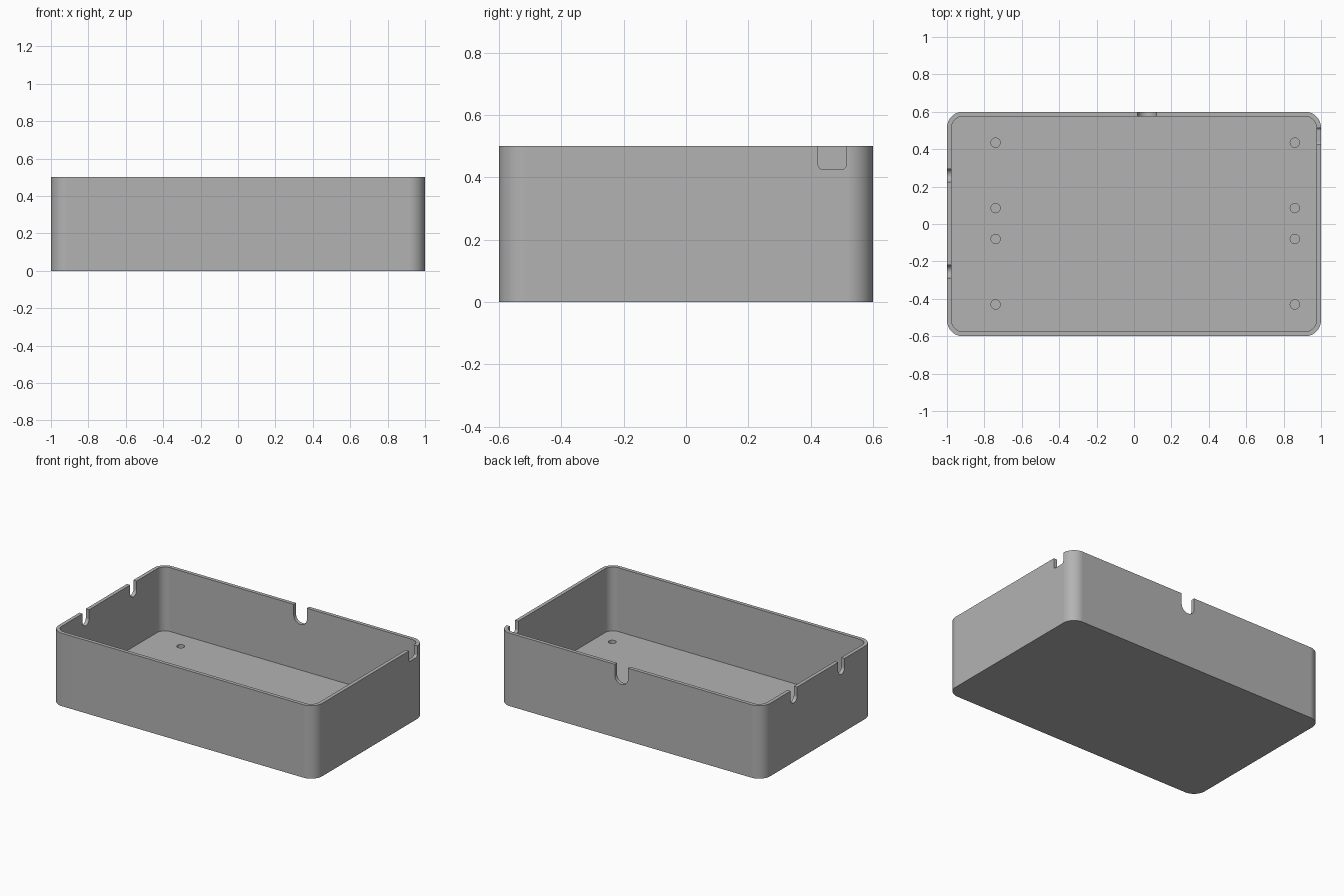
import bpy, bmesh, math
from mathutils import Matrix, Vector

default = bpy.data.objects.get("Cube")
if default:
    bpy.data.objects.remove(default, do_unlink=True)

HX, HY, HEIGHT = 1.0, 0.6, 0.5      # half sizes and height of the tray
WALL, FLOOR = 0.025, 0.0625
CORNER = 0.085

grey = bpy.data.materials.new("plain_grey")
grey.use_nodes = True
colour = (0.45, 0.45, 0.45, 1)
grey.diffuse_color = colour
grey.node_tree.nodes["Principled BSDF"].inputs["Base Color"].default_value = colour


def rounded_outline(hw, hh, radii, steps=12):
    """Outline with one radius per corner: ++, -+, --, +-."""
    points = []
    for i, (sx, sy) in enumerate(((1, 1), (-1, 1), (-1, -1), (1, -1))):
        r = radii[i]
        n = steps if r > 0 else 0
        for k in range(n + 1):
            a = math.pi / 2 * (i + (k / n if n else 0))
            p = (sx * (hw - r) + r * math.cos(a) * (r > 0),
                 sy * (hh - r) + r * math.sin(a) * (r > 0))
            if not points or math.dist(p, points[-1]) > 1e-5:
                points.append(p)
    return points


def prism(name, outline, depth, matrix):
    """Extrude an outline along its local z and place it."""
    bm = bmesh.new()
    base = bm.faces.new([bm.verts.new((x, y, 0)) for x, y in outline])
    top = bmesh.ops.extrude_face_region(bm, geom=[base])["geom"]
    moved = [v for v in top if isinstance(v, bmesh.types.BMVert)]
    bmesh.ops.translate(bm, verts=moved, vec=(0, 0, depth))
    bmesh.ops.transform(bm, matrix=matrix, verts=bm.verts)
    bmesh.ops.recalc_face_normals(bm, faces=bm.faces)
    mesh = bpy.data.meshes.new(name)
    bm.to_mesh(mesh)
    bm.free()
    mesh.materials.append(grey)
    obj = bpy.data.objects.new(name, mesh)
    bpy.context.collection.objects.link(obj)
    return obj


def cut(target, cutter):
    """Subtract the cutter and discard it."""
    mod = target.modifiers.new("cut", 'BOOLEAN')
    mod.operation = 'DIFFERENCE'
    mod.solver = 'EXACT'
    mod.object = cutter
    bpy.context.view_layer.objects.active = target
    bpy.ops.object.modifier_apply(modifier=mod.name)
    bpy.data.objects.remove(cutter, do_unlink=True)


def notch(target, name, centre, width, depth, radius, along_x):
    """Slot cut down from the rim, with rounded lower corners."""
    above = 0.05
    half = (depth + above) / 2
    outline = rounded_outline(width / 2, half, (0, 0, radius, radius))
    across = Vector((1, 0, 0)) if along_x else Vector((0, 1, 0))
    up = Vector((0, 0, 1))
    frame = Matrix((across, up, across.cross(up))).transposed().to_4x4()
    place = Vector((*centre, HEIGHT + above - half))
    shift = Matrix.Translation((0, 0, -0.05))
    cut(target, prism(name, outline, 0.1, Matrix.Translation(place) @ frame @ shift))


# Open tray
tray = prism("tray", rounded_outline(HX, HY, [CORNER] * 4), HEIGHT, Matrix())
inner = rounded_outline(HX - WALL, HY - WALL, [CORNER - WALL] * 4)
cut(tray, prism("cavity", inner, HEIGHT, Matrix.Translation((0, 0, FLOOR))))

# Cable notches in the rim
notch(tray, "back_notch", (0.07, HY), 0.1, 0.125, 0.05, True)
notch(tray, "left_notch", (HX, 0.469), 0.09, 0.075, 0.015, False)
for y in (0.26, -0.255):
    notch(tray, "right_notch", (-HX, y), 0.07, 0.095, 0.035, False)

# Blind screw holes in the floor
for x in (-0.74, 0.86):
    for y in (0.435, 0.085, -0.08, -0.43):
        circle = rounded_outline(0.025, 0.025, [0.025] * 4, 6)[:-1]
        cut(tray, prism("screw_hole", circle, 0.1, Matrix.Translation((x, y, 0.02))))

# Smooth corners, flat walls
bpy.ops.object.select_all(action='DESELECT')
tray.select_set(True)
bpy.context.view_layer.objects.active = tray
bpy.ops.object.shade_smooth_by_angle(angle=math.radians(30))
weighted = tray.modifiers.new("flat_walls", 'WEIGHTED_NORMAL')
weighted.keep_sharp = True
